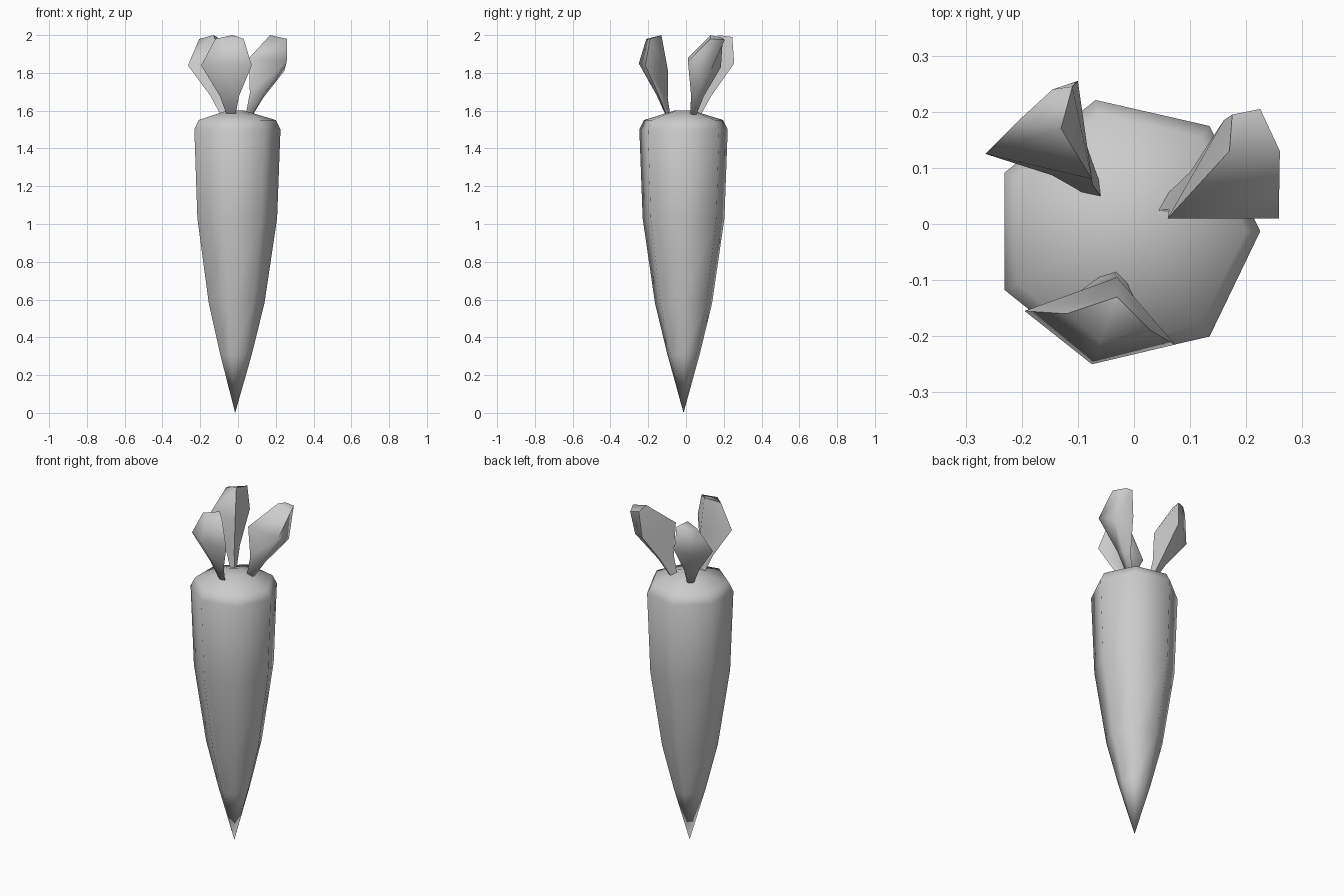
import bpy, bmesh, math
from mathutils import Vector

if "Cube" in bpy.data.objects:
    bpy.data.objects.remove(bpy.data.objects["Cube"])


def loft(name, rings, bottom_point=None, top_point=None, angle=80):
    """Skin a stack of equal-sized rings, closing ends with a fan or a cap."""
    bm = bmesh.new()
    loops = [[bm.verts.new(p) for p in ring] for ring in rings]
    n = len(loops[0])
    for a, b in zip(loops, loops[1:]):
        for i in range(n):
            j = (i + 1) % n
            bm.faces.new((a[i], a[j], b[j], b[i]))
    for loop, point in ((loops[0], bottom_point), (loops[-1], top_point)):
        if point is None:
            bm.faces.new(loop)
        else:
            tip = bm.verts.new(point)
            for i in range(n):
                bm.faces.new((loop[i], loop[(i + 1) % n], tip))
    bmesh.ops.recalc_face_normals(bm, faces=bm.faces)
    mesh = bpy.data.meshes.new(name)
    bm.to_mesh(mesh)
    bm.free()
    obj = bpy.data.objects.new(name, mesh)
    bpy.context.collection.objects.link(obj)
    bpy.ops.object.select_all(action='DESELECT')
    obj.select_set(True)
    bpy.context.view_layer.objects.active = obj
    bpy.ops.object.shade_smooth_by_angle(angle=math.radians(angle))
    return obj


# Seven-sided tapering root
CX, CY, SIDES = -0.015, -0.013, 7
profile = [(0.088, 0.31), (0.155, 0.58), (0.222, 1.03),
           (0.24, 1.5), (0.215, 1.55), (0.05, 1.6)]
rings = [[(CX + r * math.cos(math.tau * i / SIDES),
           CY + r * math.sin(math.tau * i / SIDES), z) for i in range(SIDES)]
         for r, z in profile]
loft("root", rings, (CX, CY, 0), (CX, CY, 1.6))


# Leaves: narrow stem flaring to a four-sided blade with a blunt tip
def leaf(name, base, mid, top):
    base = Vector(base)
    mid = [Vector(p) for p in mid]
    centre = sum(mid, Vector()) / 4

    def section(t, scale):
        c = base.lerp(centre, t)
        return [c + (p - centre) * scale for p in mid]

    loft(name, [section(0, 0.16), section(0.4, 0.38), mid, top])


# corner order: inner, one side, outer, other side
leaf("front_leaf", (-0.035, -0.095, 1.57),
     [(-0.03, -0.095, 1.81), (0.073, -0.215, 1.84),
      (-0.075, -0.25, 1.85), (-0.195, -0.155, 1.84)],
     [(-0.03, -0.13, 2.0), (0.03, -0.19, 1.98),
      (-0.06, -0.21, 1.98), (-0.12, -0.16, 1.98)])
leaf("right_leaf", (0.06, 0.035, 1.57),
     [(0.06, 0.01, 1.88), (0.258, 0.01, 1.86),
      (0.245, 0.13, 1.81), (0.16, 0.185, 1.83)],
     [(0.17, 0.13, 2.0), (0.26, 0.13, 1.98),
      (0.225, 0.205, 1.975), (0.175, 0.195, 1.985)])
leaf("left_leaf", (-0.07, 0.06, 1.57),
     [(-0.075, 0.08, 1.86), (-0.1, 0.255, 1.85),
      (-0.18, 0.2, 1.82), (-0.265, 0.125, 1.84)],
     [(-0.13, 0.17, 2.0), (-0.11, 0.245, 1.99),
      (-0.145, 0.24, 1.98), (-0.205, 0.185, 1.98)])
